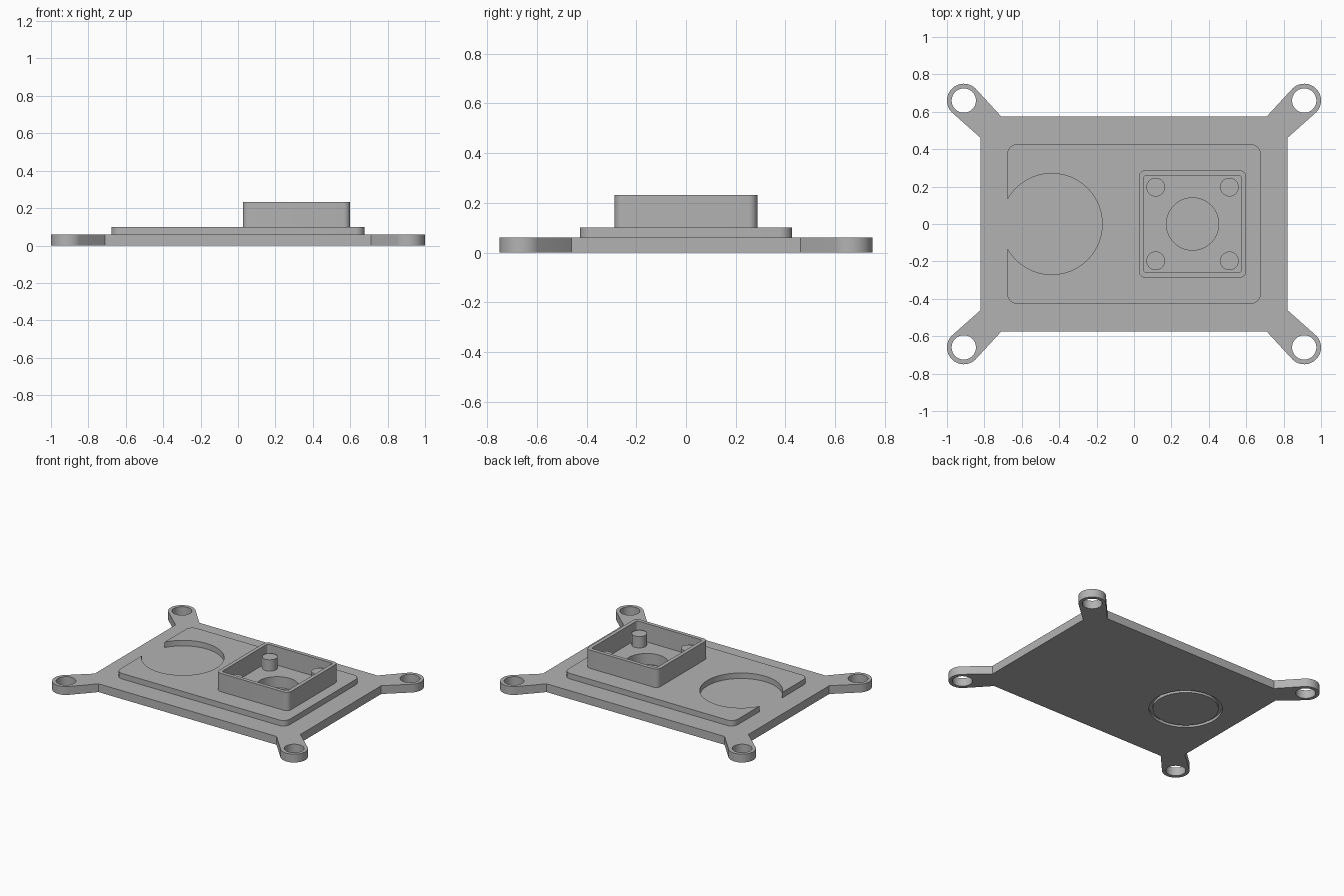
import bpy, bmesh
from math import cos, sin, pi, radians

if "Cube" in bpy.data.objects:
    bpy.data.objects.remove(bpy.data.objects["Cube"], do_unlink=True)

grey = bpy.data.materials.new("plain grey")
grey.use_nodes = True
grey.diffuse_color = (0.45, 0.45, 0.45, 1)
grey.node_tree.nodes["Principled BSDF"].inputs["Base Color"].default_value = grey.diffuse_color


def arc(cx, cy, r, start, end, n):
    step = radians(end - start) / n
    return [(cx + r * cos(radians(start) + i * step), cy + r * sin(radians(start) + i * step))
            for i in range(n + 1)]


def circle(cx, cy, r, n=64):
    return arc(cx, cy, r, 0, 360, n)[:-1]


def rounded_rect(cx, cy, hx, hy, r):
    pts = []
    for k, (sx, sy) in enumerate([(1, 1), (-1, 1), (-1, -1), (1, -1)]):
        pts += arc(cx + sx * (hx - r), cy + sy * (hy - r), r, 90 * k, 90 * k + 90, 8)
    return pts


def prism(name, outline, z0, z1):
    """Extrude a closed outline from z0 up to z1."""
    bm = bmesh.new()
    face = bm.faces.new([bm.verts.new((x, y, z0)) for x, y in outline])
    ext = bmesh.ops.extrude_face_region(bm, geom=[face])["geom"]
    bmesh.ops.translate(bm, vec=(0, 0, z1 - z0),
                        verts=[v for v in ext if isinstance(v, bmesh.types.BMVert)])
    bmesh.ops.recalc_face_normals(bm, faces=bm.faces)
    mesh = bpy.data.meshes.new(name)
    bm.to_mesh(mesh)
    bm.free()
    mesh.materials.append(grey)
    obj = bpy.data.objects.new(name, mesh)
    bpy.context.collection.objects.link(obj)
    return obj


def cut(obj, cutter):
    """Subtract the cutter from the object, then discard it."""
    cutter.hide_render = True
    mod = obj.modifiers.new("cut", "BOOLEAN")
    mod.operation, mod.solver, mod.object = "DIFFERENCE", "EXACT", cutter
    graph = bpy.context.evaluated_depsgraph_get()
    graph.update()
    mesh = bpy.data.meshes.new_from_object(obj.evaluated_get(graph))
    obj.modifiers.clear()
    obj.data = mesh
    bpy.data.objects.remove(cutter, do_unlink=True)


# Base plate with a rounded mounting ear on each corner
EAR_X, EAR_Y = 0.91, 0.66
quarter = [(0.82, 0.46)] + arc(EAR_X, EAR_Y, 0.09, -43, 133, 24) + [(0.71, 0.575)]
outline = []
for sx, sy in [(1, 1), (-1, 1), (-1, -1), (1, -1)]:
    corner = [(sx * x, sy * y) for x, y in quarter]
    outline += corner if sx * sy > 0 else corner[::-1]
base = prism("base_plate", outline, 0, 0.06)
for sx in (-1, 1):
    for sy in (-1, 1):
        cut(base, prism("ear_hole", circle(sx * EAR_X, sy * EAR_Y, 0.065, 48), -0.1, 0.2))

# Ring groove under the plate
groove = prism("groove", circle(-0.44, 0, 0.24), -0.05, 0.02)
cut(groove, prism("groove_core", circle(-0.44, 0, 0.215), -0.1, 0.1))
cut(base, groove)

# Raised pad with a round recess that breaks through its end
pad = prism("raised_pad", rounded_rect(0, 0, 0.677, 0.426, 0.05), 0.06, 0.10)
cut(pad, prism("recess", circle(-0.44, 0, 0.27, 96), 0, 0.2))

# Blind round hole in the floor of the box
BOX_X = 0.313
for part, bottom in ((base, 0.02), (pad, 0)):
    cut(part, prism("floor_hole", circle(BOX_X, 0, 0.14), bottom, 0.2))

# Open box
box = prism("box_wall", rounded_rect(BOX_X, 0, 0.287, 0.287, 0.035), 0.10, 0.232)
cut(box, prism("box_cavity", rounded_rect(BOX_X, 0, 0.26, 0.26, 0.012), 0, 0.4))

# Four standoffs inside the box
parts = [base, pad, box]
for sx, side in ((-1, "right"), (1, "left")):
    for sy, end in ((-1, "front"), (1, "back")):
        parts.append(prism(f"standoff_{end}_{side}",
                           circle(BOX_X + sx * 0.197, sy * 0.197, 0.05, 32), 0.10, 0.182))

# Smooth the round walls, keep the edges sharp
bpy.ops.object.select_all(action="DESELECT")
for obj in parts:
    obj.select_set(True)
bpy.context.view_layer.objects.active = base
bpy.ops.object.shade_smooth_by_angle(angle=radians(30))
